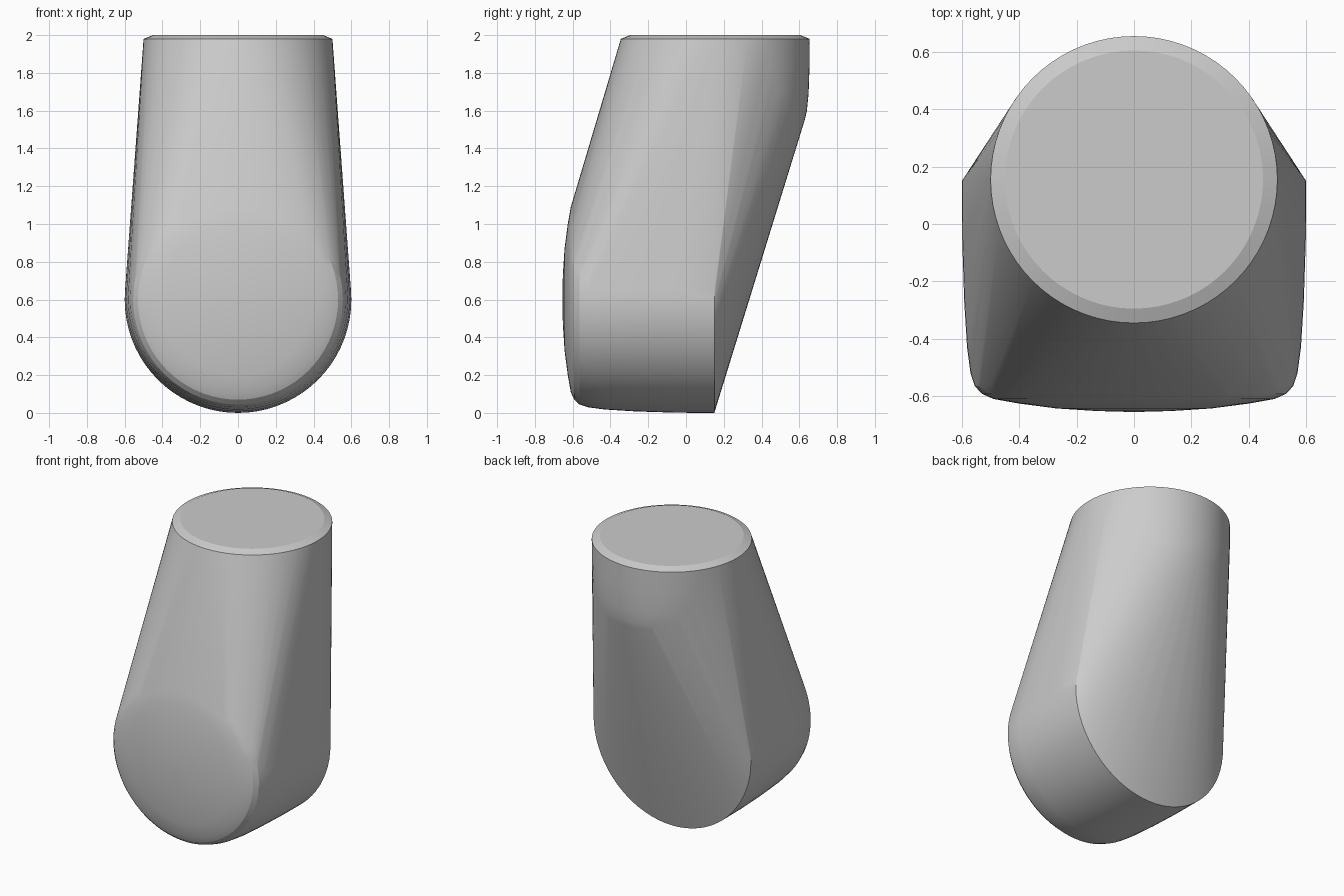
import bpy, bmesh, math

if "Cube" in bpy.data.objects:
    bpy.data.objects.remove(bpy.data.objects["Cube"])

SEG = 72


def ring(bm, radius, place):
    """Add a circle of points; place maps (u, v) to a position."""
    for i in range(SEG):
        a = 2 * math.pi * i / SEG
        bm.verts.new(place(radius * math.cos(a), radius * math.sin(a)))


bm = bmesh.new()

# Lower knuckle: horizontal round barrel with a softly domed front (radius, y)
for r, y in [(0.6, 0.15), (0.599, -0.05), (0.592, -0.27), (0.582, -0.43),
             (0.57, -0.52), (0.555, -0.565), (0.53, -0.592), (0.49, -0.61),
             (0.40, -0.626), (0.27, -0.643), (0.13, -0.652), (0.02, -0.655)]:
    ring(bm, r, lambda u, v, y=y: (u, y, 0.6 + v))

# Upper socket: vertical round barrel, chamfered top, rounded lower end (radius, z)
for r, z in [(0.45, 2.0), (0.5, 1.98), (0.499, 1.83), (0.494, 1.69),
             (0.485, 1.60), (0.475, 1.555), (0.455, 1.52)]:
    ring(bm, r, lambda u, v, z=z: (u, 0.155 + v, z))

# Skin stretched over both barrels
hull = bmesh.ops.convex_hull(bm, input=bm.verts)
loose = {g for g in hull["geom_interior"] + hull["geom_unused"]
         if isinstance(g, bmesh.types.BMVert)}
bmesh.ops.delete(bm, geom=list(loose), context='VERTS')
bmesh.ops.dissolve_limit(bm, angle_limit=math.radians(0.1),
                         verts=bm.verts, edges=bm.edges)
bmesh.ops.recalc_face_normals(bm, faces=bm.faces)

mesh = bpy.data.meshes.new("angled_connector")
bm.to_mesh(mesh)
bm.free()
body = bpy.data.objects.new("angled_connector", mesh)
bpy.context.collection.objects.link(body)
bpy.context.view_layer.objects.active = body
body.select_set(True)
bpy.ops.object.shade_smooth_by_angle(angle=math.radians(20))
